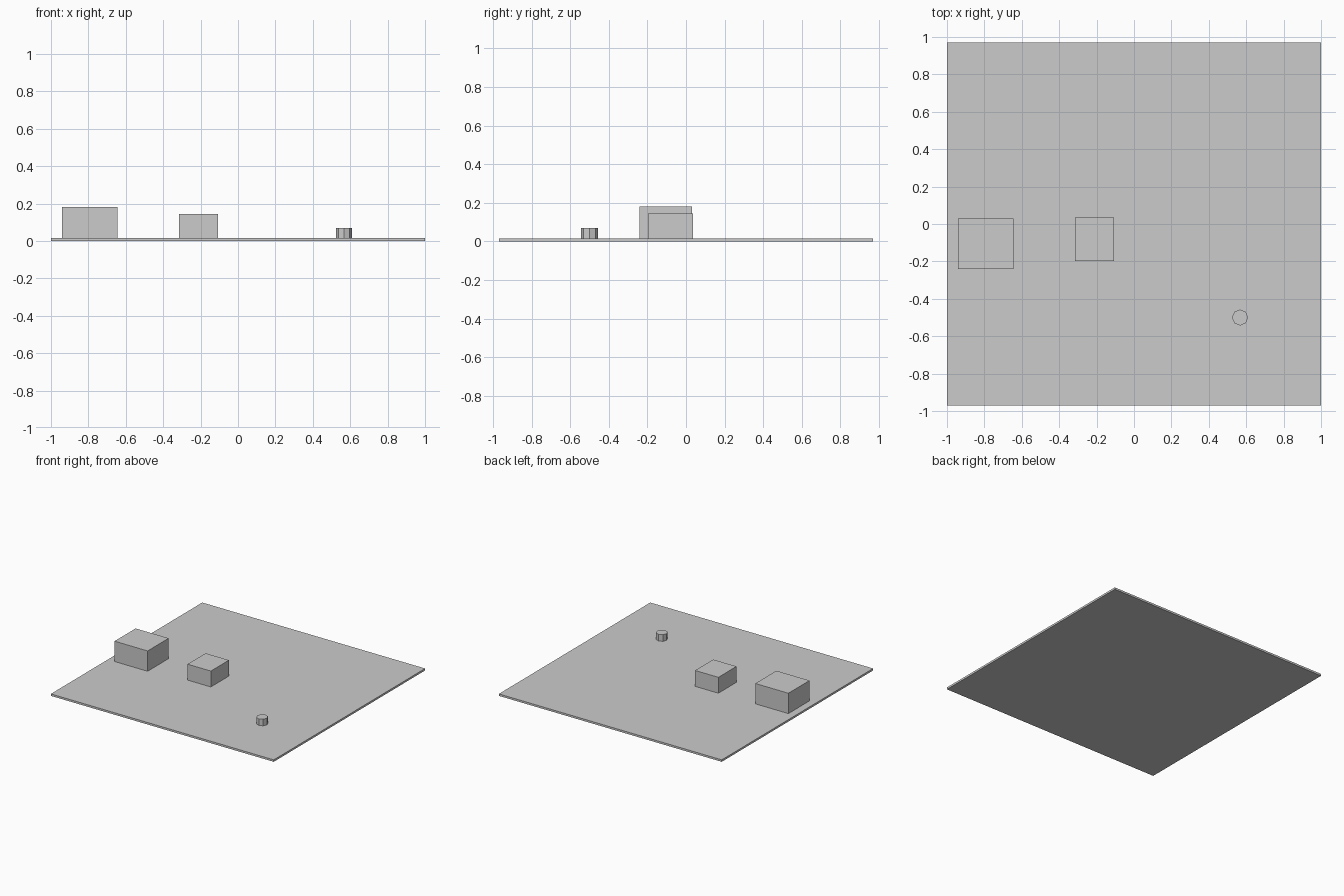
import bpy

if "Cube" in bpy.data.objects:
    bpy.data.objects.remove(bpy.data.objects["Cube"])

PLATE_TOP = 0.016


def box(name, x0, x1, y0, y1, z0, z1):
    bpy.ops.mesh.primitive_cube_add(size=1, location=((x0 + x1) / 2, (y0 + y1) / 2, (z0 + z1) / 2))
    ob = bpy.context.object
    ob.name = name
    ob.scale = (x1 - x0, y1 - y0, z1 - z0)
    bpy.ops.object.transform_apply(location=False, rotation=False, scale=True)
    return ob


# Thin base plate
box("base_plate", -1, 1, -0.97, 0.97, 0, PLATE_TOP)

# Two blocks standing on the plate
box("large_block", -0.94, -0.643, -0.24, 0.03, PLATE_TOP, 0.181)
box("small_block", -0.315, -0.106, -0.197, 0.035, PLATE_TOP, 0.145)

# Small eight-sided peg
PEG_TOP = 0.07
bpy.ops.mesh.primitive_cylinder_add(vertices=8, radius=0.043, depth=PEG_TOP - PLATE_TOP,
                                    location=(0.567, -0.5, (PEG_TOP + PLATE_TOP) / 2))
bpy.context.object.name = "peg"
